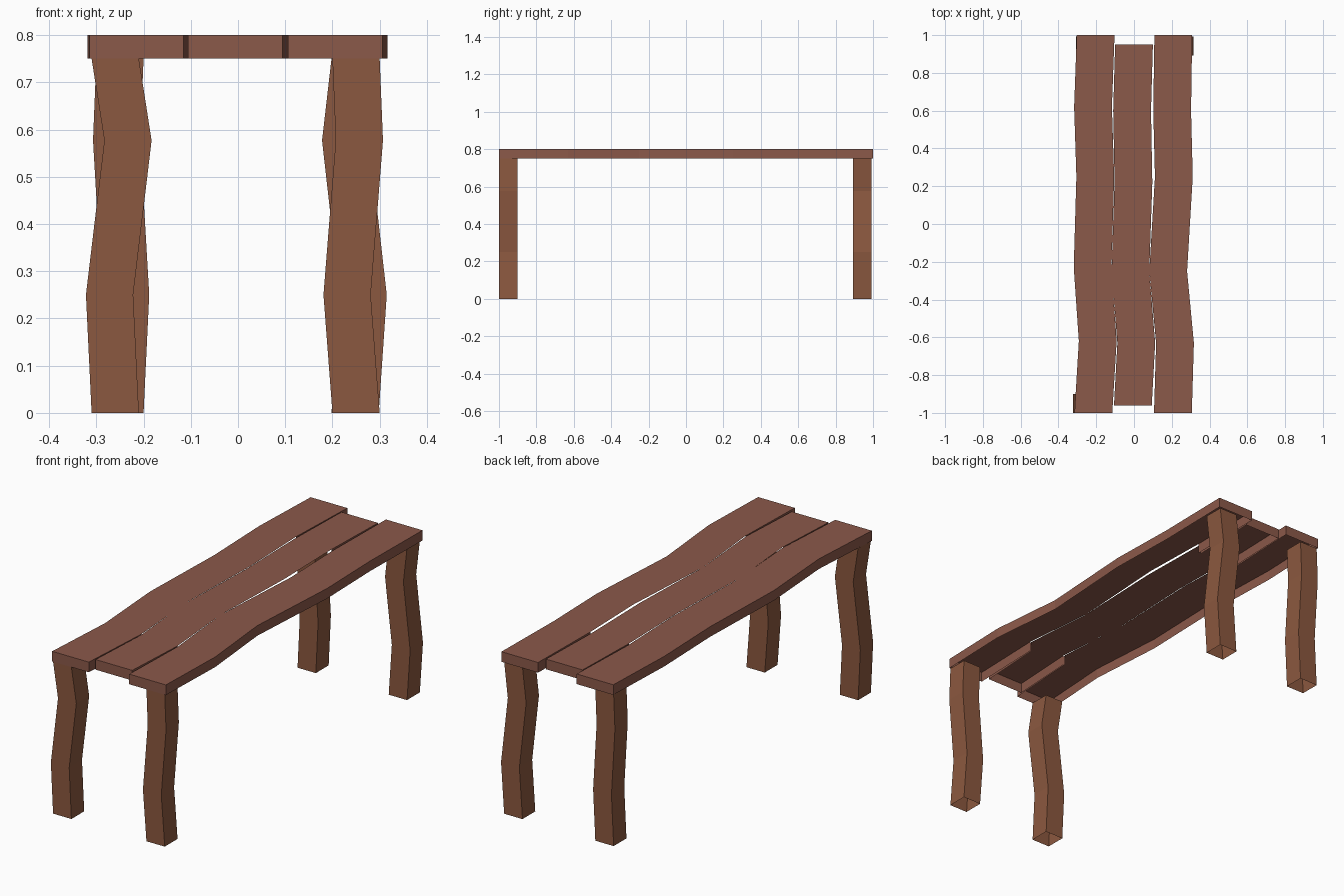
import bpy, bmesh

if "Cube" in bpy.data.objects:
    bpy.data.objects.remove(bpy.data.objects["Cube"])


def material(name, color):
    m = bpy.data.materials.new(name)
    m.diffuse_color = color
    m.use_nodes = True
    m.node_tree.nodes["Principled BSDF"].inputs["Base Color"].default_value = m.diffuse_color
    return m


plank_wood = material("plank_wood", (0.26, 0.10, 0.068, 1))
leg_wood = material("leg_wood", (0.26, 0.098, 0.05, 1))


def finish(name, bm, mat):
    bmesh.ops.remove_doubles(bm, verts=bm.verts, dist=1e-5)
    bmesh.ops.recalc_face_normals(bm, faces=bm.faces)
    mesh = bpy.data.meshes.new(name)
    bm.to_mesh(mesh)
    bm.free()
    mesh.materials.append(mat)
    bpy.context.collection.objects.link(bpy.data.objects.new(name, mesh))


def plank(name, path, left_open, right_open, half=0.1, z0=0.75, z1=0.8):
    """Wavy board, open below; open sides are walled only at the two end segments."""
    bm = bmesh.new()

    def quad(*pts):
        bm.faces.new([bm.verts.new(p) for p in pts])

    last = len(path) - 2
    for i, ((xa, ya), (xb, yb)) in enumerate(zip(path, path[1:])):
        quad((xa - half, ya, z1), (xa + half, ya, z1), (xb + half, yb, z1), (xb - half, yb, z1))
        for s, is_open in ((-half, left_open), (half, right_open)):
            if not is_open or i in (0, last):
                a, b = ((xa, ya), (xb, yb)) if s > 0 else ((xb, yb), (xa, ya))
                quad((a[0] + s, a[1], z0), (b[0] + s, b[1], z0),
                     (b[0] + s, b[1], z1), (a[0] + s, a[1], z1))
    for (x, y), h in ((path[0], half), (path[-1], -half)):
        quad((x - h, y, z0), (x + h, y, z0), (x + h, y, z1), (x - h, y, z1))
    finish(name, bm, plank_wood)


def leg(name, xs, y, half=0.05):
    """Crooked square tube, open at both ends."""
    bm = bmesh.new()
    rings = [[bm.verts.new((x + sx * half, y + sy * half, z))
              for sx, sy in ((-1, -1), (1, -1), (1, 1), (-1, 1))]
             for x, z in zip(xs, (0, 0.25, 0.577, 0.75))]
    for a, b in zip(rings, rings[1:]):
        for k in range(4):
            n = (k + 1) % 4
            bm.faces.new((a[k], a[n], b[n], b[k]))
    finish(name, bm, leg_wood)


# Table top boards
plank("left_plank", [(-0.215, -1), (-0.192, -0.62), (-0.219, -0.23),
                     (-0.205, 0.25), (-0.217, 0.62), (-0.203, 1)], False, True)
plank("middle_plank", [(-0.006, -0.96), (0.012, -0.63), (-0.019, -0.25),
                       (-0.003, 0.22), (-0.01, 0.6), (0.0, 0.95)], True, True)
plank("right_plank", [(0.206, -1), (0.217, -0.63), (0.181, -0.25),
                      (0.211, 0.25), (0.202, 0.6), (0.208, 1)], True, False)

# Crooked legs
leg("front_left_leg", (-0.26, -0.272, -0.233, -0.26), -0.95)
leg("front_right_leg", (0.25, 0.231, 0.257, 0.25), -0.95)
leg("back_left_leg", (-0.25, -0.238, -0.257, -0.25), 0.943)
leg("back_right_leg", (0.248, 0.265, 0.228, 0.248), 0.943)
